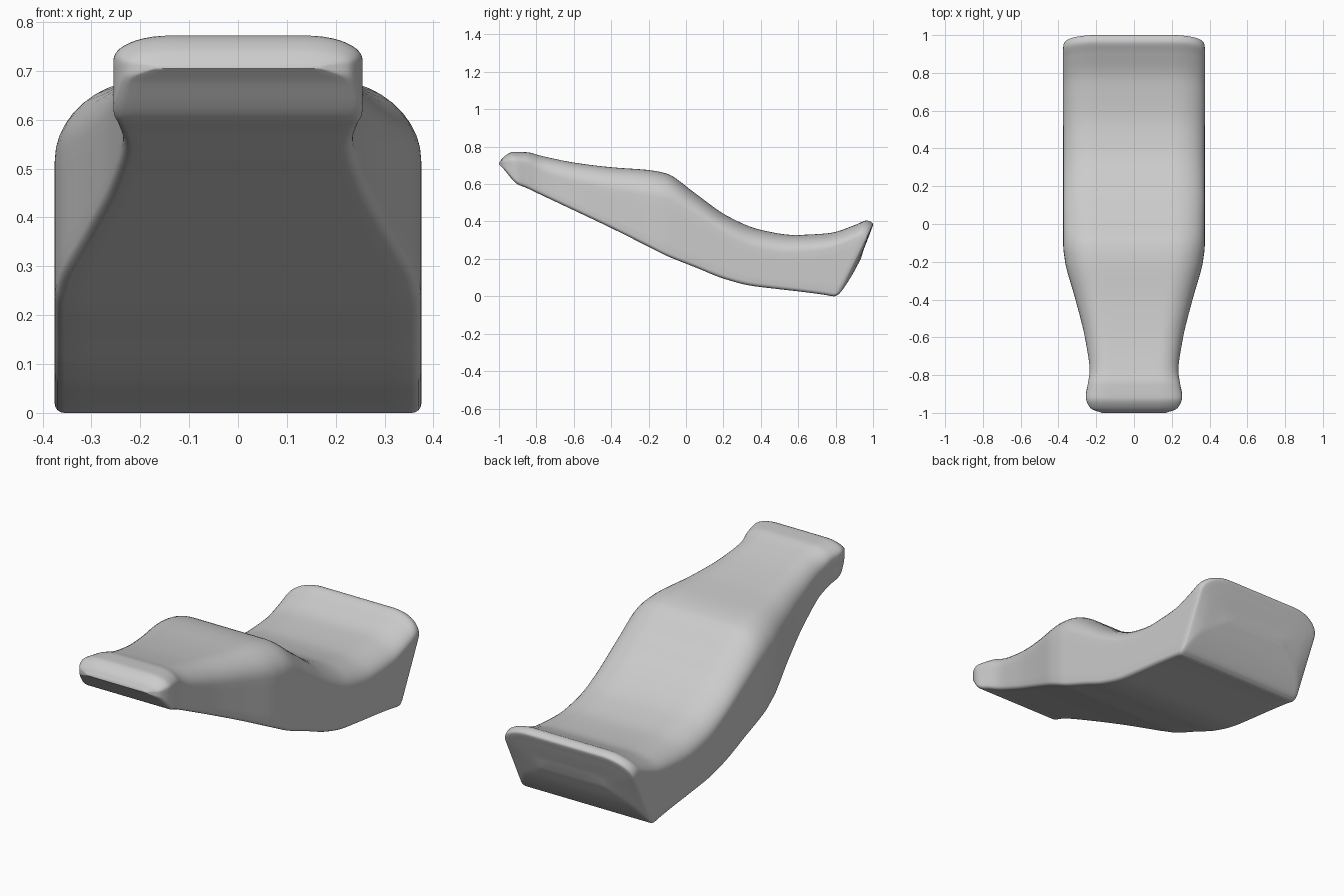
import bpy, bmesh, math

cube = bpy.data.objects.get("Cube")
if cube:
    bpy.data.objects.remove(cube, do_unlink=True)

# Stations from nose to tail: bottom y, bottom z, top y, top z, half width, shoulder height
STATIONS = [
    (-1, .705, -.998, .715, .17, .005),
    (-.975, .68, -.975, .745, .23, .03),
    (-.905, .602, -.92, .772, .255, .05),
    (-.85, .578, -.85, .77, .245, .06),
    (-.77, .54, -.77, .75, .235, .08),
    (-.6, .46, -.6, .715, .26, .1),
    (-.4, .365, -.4, .69, .31, .12),
    (-.2, .265, -.2, .675, .365, .14),
    (-.1, .215, -.1, .655, .375, .14),
    (.05, .155, .05, .55, .375, .12),
    (.2, .095, .22, .43, .375, .1),
    (.34, .058, .4, .355, .375, .1),
    (.48, .04, .58, .328, .375, .1),
    (.62, .024, .76, .337, .375, .1),
    (.74, .008, .9, .38, .375, .1),
    (.79, 0, .965, .405, .375, .1),
    (.815, .01, 1, .385, .37, .1),
    (.88, .1, .985, .34, .32, .08),
    (.935, .2, .95, .25, .18, .02),
]
STEPS = 6


def slopes(values):
    """Tangents limited so that the curve never overshoots a station."""
    steps = [b - a for a, b in zip(values, values[1:])]
    inner = [2 * a * b / (a + b) if a * b > 0 else 0 for a, b in zip(steps, steps[1:])]
    return [steps[0]] + inner + [steps[-1]]


def smooth_column(values):
    tangents = slopes(values)
    result = []
    for i in range(len(values) - 1):
        for k in range(STEPS):
            t = k / STEPS
            s = 1 - t
            result.append(s * s * (1 + 2 * t) * values[i] + t * s * s * tangents[i]
                          + t * t * (1 + 2 * s) * values[i + 1] - t * t * s * tangents[i + 1])
    return result + [values[-1]]


def corner(cx, cz, rx, rz, start, count):
    """Quarter ellipse, running a quarter turn anticlockwise."""
    for k in range(count + 1):
        a = start + math.pi / 2 * k / count
        yield cx + rx * math.cos(a), cz + rz * math.sin(a)


def section(width, height, shoulder):
    """Closed outline as (x, height fraction): crisp lower edge, soft upper edge."""
    low = min(.02, height * .2)
    high = min(shoulder, height * .6)
    reach = width * .45
    half = [(width * k / 6, 0) for k in range(6)]
    half += corner(width - low, low, low, low, -math.pi / 2, 4)
    floor, ceiling = low, height - high
    half += [(width, floor + (ceiling - floor) * k / 5) for k in range(1, 5)]
    half += corner(width - reach, ceiling, reach, high, 0, 10)
    half += [((width - reach) * (1 - k / 5), height) for k in range(1, 6)]
    mirrored = [(-x, z) for x, z in reversed(half[1:-1])]
    return [(x, z / height) for x, z in half + mirrored]


# Seat body: loft the outlines along the curved profile
bm = bmesh.new()
rings = []
for yb, zb, yt, zt, width, shoulder in zip(*map(smooth_column, zip(*STATIONS))):
    height = math.hypot(yt - yb, zt - zb)
    rings.append([bm.verts.new((x, yb + (yt - yb) * f, zb + (zt - zb) * f))
                  for x, f in section(width, height, shoulder)])
for first, second in zip(rings, rings[1:]):
    count = len(first)
    for i in range(count):
        j = (i + 1) % count
        bm.faces.new((first[i], first[j], second[j], second[i]))

# Nose and tail ends
bm.faces.new(rings[0])
bm.faces.new(rings[-1])
bmesh.ops.remove_doubles(bm, verts=bm.verts, dist=.0001)
bmesh.ops.recalc_face_normals(bm, faces=bm.faces)

mesh = bpy.data.meshes.new("seat")
bm.to_mesh(mesh)
bm.free()
seat = bpy.data.objects.new("seat", mesh)
bpy.context.collection.objects.link(seat)

# Plain grey upholstery
grey = bpy.data.materials.new("light_grey")
grey.use_nodes = True
colour = (.6, .6, .6, 1)
grey.diffuse_color = colour
grey.node_tree.nodes["Principled BSDF"].inputs["Base Color"].default_value = colour
mesh.materials.append(grey)

bpy.ops.object.select_all(action="DESELECT")
seat.select_set(True)
bpy.context.view_layer.objects.active = seat
bpy.ops.object.shade_smooth_by_angle(angle=math.radians(50))
